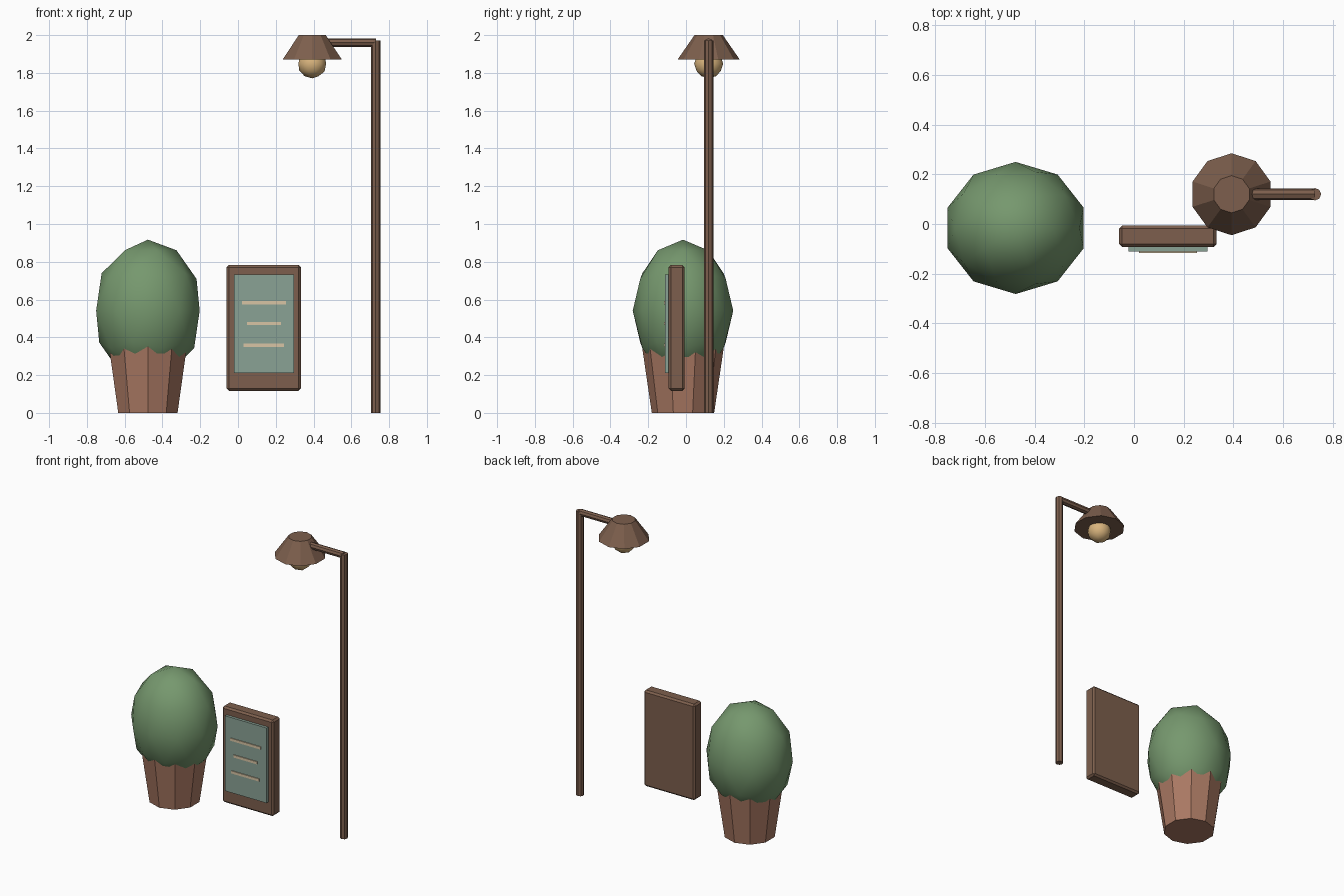
import bpy
import math

cube = bpy.data.objects.get("Cube")
if cube:
    bpy.data.objects.remove(cube, do_unlink=True)


def material(name, rgb):
    # Convert 0-255 display values to linear colour
    lin = [((c / 255 + 0.055) / 1.055) ** 2.4 for c in rgb] + [1.0]
    m = bpy.data.materials.new(name)
    m.use_nodes = True
    m.diffuse_color = lin
    bsdf = m.node_tree.nodes["Principled BSDF"]
    bsdf.inputs["Base Color"].default_value = lin
    bsdf.inputs["Roughness"].default_value = 0.9
    return m


wood = material("dark_wood", (125, 95, 77))
clay = material("terracotta", (170, 121, 99))
leaf = material("leaf_green", (118, 152, 110))
slate = material("pale_teal", (138, 162, 149))
cream = material("cream", (216, 197, 165))
glow = material("warm_bulb", (217, 180, 125))


def finish(name, mat):
    ob = bpy.context.object
    ob.name = ob.data.name = name
    ob.data.materials.append(mat)
    return ob


def tapered(name, mat, sides, r1, r2, length, centre, rotation=(0, 0, 0)):
    bpy.ops.mesh.primitive_cone_add(vertices=sides, radius1=r1, radius2=r2, depth=length,
                                    location=centre, rotation=rotation)
    return finish(name, mat)


def ball(name, mat, centre, radii):
    bpy.ops.mesh.primitive_ico_sphere_add(subdivisions=2, radius=1, location=centre)
    ob = finish(name, mat)
    ob.scale = radii
    bpy.ops.object.transform_apply(location=False, rotation=False, scale=True)
    bpy.ops.object.shade_smooth()
    return ob


def box(name, mat, x, y, z, bevel=0):
    # Each of x, y, z is a (low, high) range
    ranges = (x, y, z)
    bpy.ops.mesh.primitive_cube_add(size=1, location=[(a + b) / 2 for a, b in ranges])
    ob = finish(name, mat)
    ob.scale = [b - a for a, b in ranges]
    bpy.ops.object.transform_apply(location=False, rotation=False, scale=True)
    if bevel:
        mod = ob.modifiers.new("edge_bevel", 'BEVEL')
        mod.width = bevel
        mod.segments = 1
    return ob


# Potted shrub
tapered("planter", clay, 10, 0.165, 0.221, 0.38, (-0.477, -0.016, 0.19))
ball("shrub", leaf, (-0.477, -0.016, 0.541), (0.288, 0.266, 0.376))

# Notice board with raised panel and three text bars
box("board_frame", wood, (-0.06, 0.333), (-0.092, -0.007), (0.117, 0.783), bevel=0.012)
box("board_panel", slate, (-0.022, 0.297), (-0.111, -0.085), (0.212, 0.733))
for i, (half_width, height) in enumerate([(0.117, 0.583), (0.09, 0.473), (0.107, 0.358)]):
    box(f"board_line_{i + 1}", cream, (0.137 - half_width, 0.137 + half_width),
        (-0.117, -0.109), (height - 0.009, height + 0.009))

# Street lamp: post, arm, shade and bulb
tapered("lamp_post", wood, 8, 0.025, 0.025, 1.972, (0.729, 0.12, 0.986))
tapered("lamp_arm", wood, 8, 0.023, 0.023, 0.33, (0.565, 0.12, 1.96), (0, math.pi / 2, 0))
tapered("lamp_shade", wood, 10, 0.165, 0.075, 0.13, (0.393, 0.12, 1.935))
ball("lamp_bulb", glow, (0.393, 0.12, 1.848), (0.077, 0.077, 0.077))
